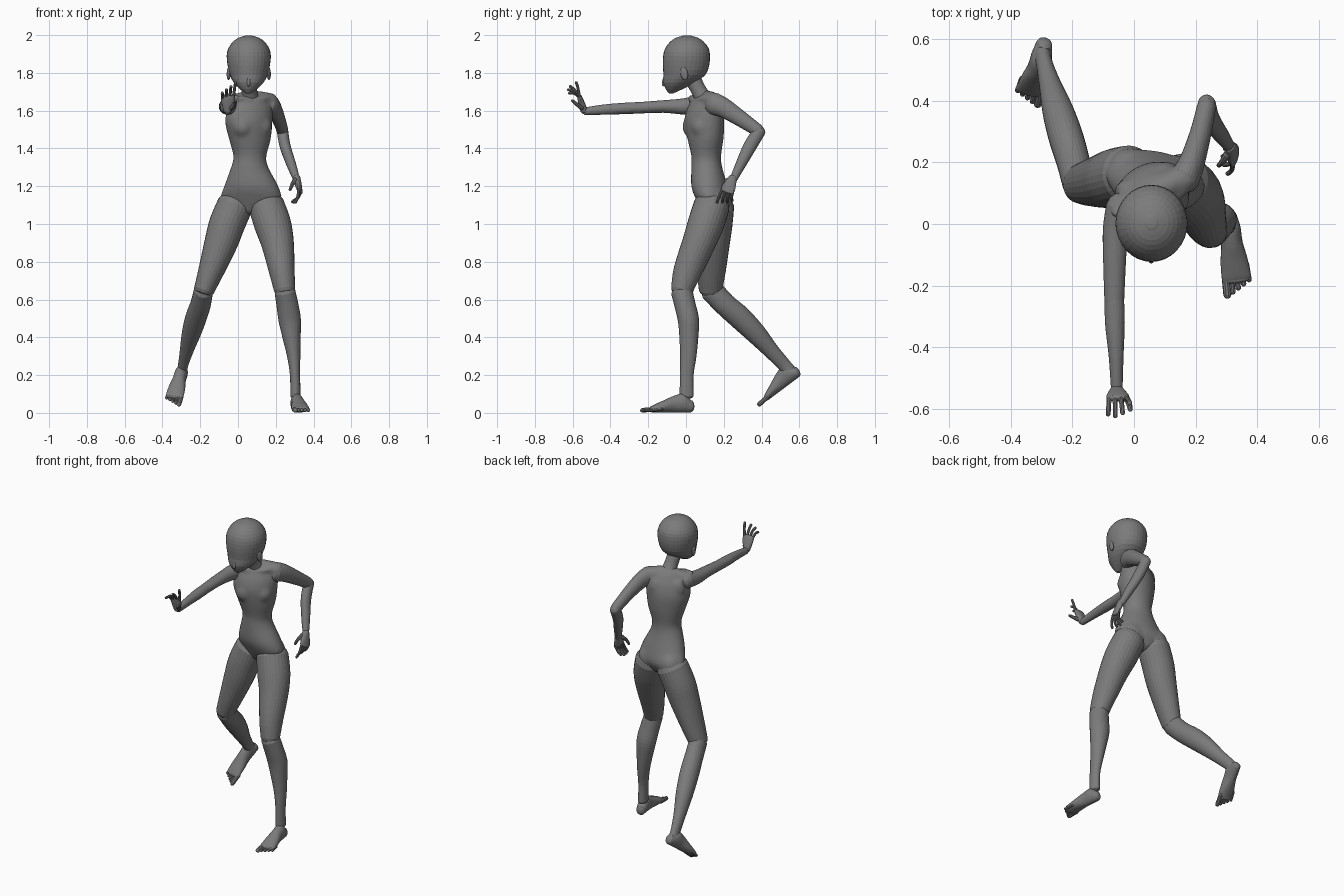
import bpy, bmesh, math
from mathutils import Vector, Matrix

grey = bpy.data.materials.new("dark_grey")
grey.diffuse_color = (.2, .2, .2, 1)


def to_object(name, bm):
    bmesh.ops.recalc_face_normals(bm, faces=bm.faces)
    me = bpy.data.meshes.new(name)
    bm.to_mesh(me)
    bm.free()
    me.materials.append(grey)
    ob = bpy.data.objects.new(name, me)
    bpy.context.collection.objects.link(ob)
    return ob


def spline(rows, sub):
    # Catmull-Rom through rows of numbers
    out = []
    for i in range(len(rows) - 1):
        p0, p1, p2, p3 = (rows[max(0, min(len(rows) - 1, i + k))] for k in (-1, 0, 1, 2))
        for s in range(sub):
            t = s / sub
            out.append([0.5 * (2 * b + (c - a) * t + (2 * a - 5 * b + 4 * c - d) * t * t
                               + (3 * b - a - 3 * c + d) * t ** 3)
                        for a, b, c, d in zip(p0, p1, p2, p3)])
    return out + [list(rows[-1])]


def add_tube(bm, rows, ref=(1, 0, 0), axis=None, sides=28, sub=4, cap=1.0):
    # rows: x, y, z, half width along ref, half depth, yaw of the section in degrees
    rows = spline([list(r) + [0] * (6 - len(r)) for r in rows], sub)
    cen = [Vector(r[:3]) for r in rows]
    rings = []
    for i, r in enumerate(rows):
        t = Vector(axis) if axis else cen[min(i + 1, len(cen) - 1)] - cen[max(i - 1, 0)]
        t.normalize()
        u = Matrix.Rotation(math.radians(r[5]), 3, 'Z') @ Vector(ref)
        u = (u - t * u.dot(t)).normalized()
        rings.append((cen[i], u, t.cross(u), t, r[3], r[4]))

    def dome(ring, sign):
        c, u, v, t, a, b = ring
        h = min(a, b) * cap
        return [(c + t * sign * h * math.sin(k), u, v, t, a * math.cos(k), b * math.cos(k))
                for k in (0.5, 1.0, 1.35)]

    rings = dome(rings[0], -1)[::-1] + rings + dome(rings[-1], 1)
    loops = []
    for c, u, v, t, a, b in rings:
        loops.append([bm.verts.new(c + u * a * math.cos(k * math.tau / sides)
                                   + v * b * math.sin(k * math.tau / sides)) for k in range(sides)])
    for p, q in zip(loops, loops[1:]):
        for k in range(sides):
            j = (k + 1) % sides
            bm.faces.new((p[k], p[j], q[j], q[k]))
    bm.faces.new(loops[0])
    bm.faces.new(loops[-1])


def tube(name, rows, **kw):
    bm = bmesh.new()
    add_tube(bm, rows, **kw)
    return to_object(name, bm)


def add_ellipsoid(bm, loc, radii, yaw=0.0, tilt=0.0):
    bmesh.ops.create_uvsphere(bm, u_segments=20, v_segments=12, radius=1,
                              matrix=Matrix.Translation(loc)
                              @ Matrix.Rotation(math.radians(yaw), 4, 'Z')
                              @ Matrix.Rotation(math.radians(tilt), 4, 'X')
                              @ Matrix.Diagonal((*radii, 1)))


def foot(name, heel, toe, up, inner):
    # local frame: f along the sole, n up, s towards the big toe
    heel, n = Vector(heel), Vector(up)
    f = Vector(toe) - heel
    length = f.length
    f.normalize()
    n = (n - f * n.dot(f)).normalized()
    s = f.cross(n) * inner
    bm = bmesh.new()
    rows = []
    for d, w, h in ((.022, .027, .065), (.06, .034, .098), (.11, .035, .088),
                    (.165, .044, .064), (.215, .047, .042), (.23, .045, .034)):
        rows.append([*(heel + f * d + n * h / 2), w, h / 2])
    add_tube(bm, rows, ref=s, axis=f, sides=24, cap=.7)
    for k in range(5):
        off, r = .034 - .018 * k, .013 if k == 0 else .009
        a = heel + f * (.215 - .008 * k) + s * off + n * .016
        b = heel + f * (length - r - .011 * k) + s * off * 1.05 + n * .011
        add_tube(bm, [[*a, r, r], [*b, r, r]], ref=s, sides=10, sub=3)
    return to_object(name, bm)


def hand(name, wrist, d, s, palm_sign, curls):
    # d along the fingers, s towards the thumb, n out of the palm
    wrist, d, s = Vector(wrist), Vector(d).normalized(), Vector(s)
    s = (s - d * s.dot(d)).normalized()
    n = d.cross(s) * palm_sign
    bm = bmesh.new()
    rows = [[*(wrist + d * t), w, h] for t, w, h in
            ((0, .022, .019), (.03, .03, .018), (.06, .037, .015), (.08, .036, .012))]
    add_tube(bm, rows, ref=s, sides=20, cap=.8)
    for k, curl in enumerate(curls):
        off = .028 - .0187 * k
        p, ang = wrist + d * (.08 - .004 * k) + s * off, curl
        pts = [[*p, .0085, .0085]]
        for seg in (.034, .024, .018):
            step = d * math.cos(ang) + n * math.sin(ang) + s * off * 3
            p = p + step.normalized() * seg * (.85 if k == 3 else 1)
            pts.append([*p, .0078, .0078])
            ang += max(curl, .1) * .8
        add_tube(bm, pts, ref=s, sides=10, sub=3)
    # thumb
    p0 = wrist + d * .02 + s * .02 + n * .008
    p1 = p0 + d * .026 + s * .016 + n * .018
    p2 = p1 + d * .025 + s * .004 + n * .016
    add_tube(bm, [[*p0, .014, .014], [*p1, .01, .01], [*p2, .008, .008]], ref=n, sides=10)
    return to_object(name, bm)


# Torso: pelvis turned one way, chest the other; all masses fused into one skin
bm = bmesh.new()
add_tube(bm, [
    (.062, .150, 1.085, .085, .070, -12), (.068, .147, 1.13, .162, .090, -12),
    (.070, .125, 1.20, .144, .096, -8), (.062, .110, 1.30, .099, .082, 0),
    (.063, .107, 1.36, .088, .079, 8), (.063, .103, 1.45, .113, .093, 20),
    (.057, .097, 1.54, .131, .099, 26), (.063, .100, 1.61, .127, .083, 28),
    (.065, .102, 1.655, .105, .060, 28)], axis=(0, 0, 1), sides=36, cap=.6)
add_tube(bm, [(-.045, .052, 1.638, .042, .042), (.063, .105, 1.662, .045, .04),
              (.165, .15, 1.645, .05, .05)], ref=(0, 0, 1), sides=24)
yaw = math.radians(25)
side, front = Vector((math.cos(yaw), math.sin(yaw), 0)), Vector((math.sin(yaw), -math.cos(yaw), 0))
chest = Vector((.057, .097, 0))
for m in (-1, 1):
    # bust, shoulder blade, buttock, collar bone
    add_ellipsoid(bm, chest + front * .042 + side * .056 * m + Vector((0, 0, 1.515)),
                  (.055, .056, .06), 25)
    add_ellipsoid(bm, chest - front * .057 + side * .062 * m + Vector((0, 0, 1.585)),
                  (.042, .024, .06), 25)
    add_ellipsoid(bm, (.068 + .075 * m, .165 - .012 * m, 1.12), (.08, .07, .085), -12)
    a = chest + front * .052 + side * .015 * m + Vector((0, 0, 1.655))
    b = chest + front * .043 + side * .085 * m + Vector((0, 0, 1.668))
    c = chest + front * .005 + side * .135 * m + Vector((0, 0, 1.675))
    add_tube(bm, [[*p, .013, .013] for p in (a, b, c)], ref=(0, 0, 1), sides=12)
torso = to_object("torso", bm)
fuse = torso.modifiers.new("fuse", 'REMESH')
fuse.mode, fuse.voxel_size, fuse.use_smooth_shade = 'VOXEL', .01, True
soften = torso.modifiers.new("soften", 'SMOOTH')
soften.factor, soften.iterations = .5, 10

# Neck and head
tube("neck", [(.062, .100, 1.65, .055, .05), (.060, .072, 1.70, .042, .041),
              (.057, .045, 1.75, .04, .042), (.057, .02, 1.80, .045, .048)], sides=24)
tube("head", [
    (.055, -.078, 1.693, .016, .014), (.055, -.062, 1.715, .046, .046),
    (.056, -.035, 1.75, .080, .086), (.057, -.008, 1.79, .100, .111),
    (.057, .000, 1.84, .112, .123), (.057, .003, 1.89, .117, .124),
    (.057, .005, 1.93, .108, .115), (.057, .005, 1.965, .084, .089),
    (.057, .005, 1.986, .054, .058), (.057, .005, 1.996, .022, .024)],
    axis=(0, 0, 1), sides=32, sub=2, cap=.15)
tube("nose", [(.056, -.106, 1.79, .007, .008), (.056, -.117, 1.755, .009, .010),
              (.056, -.118, 1.738, .009, .010)], sides=12)
bm = bmesh.new()
add_ellipsoid(bm, (.056, -.099, 1.717), (.016, .008, .006))
to_object("lips", bm)
for label, m in (("right", -1), ("left", 1)):
    bm = bmesh.new()
    add_ellipsoid(bm, (.057 + .106 * m, -.010, 1.797), (.010, .020, .036), -15 * m, 12)
    to_object(label + "_ear", bm)

# Forward right arm, pushing palm
tube("right_upper_arm", [(-.045, .055, 1.628, .046, .050), (-.060, -.02, 1.622, .041, .042),
                         (-.063, -.12, 1.622, .037, .033), (-.064, -.25, 1.615, .032, .030)])
tube("right_forearm", [(-.064, -.23, 1.616, .031, .030), (-.062, -.32, 1.612, .032, .030),
                       (-.058, -.43, 1.606, .024, .027), (-.056, -.53, 1.597, .019, .021)])
hand("right_hand", (-.056, -.54, 1.60), (.05, -.3, .93), (1, 0, 0), -1, (-.15, .25, .4, .5))

# Backward left arm, bent elbow
tube("left_upper_arm", [(.165, .150, 1.635, .05, .06), (.188, .20, 1.615, .042, .052),
                        (.215, .29, 1.557, .035, .042), (.235, .378, 1.497, .031, .034)])
tube("left_forearm", [(.236, .387, 1.490, .030, .034), (.250, .338, 1.41, .029, .035),
                      (.284, .287, 1.31, .025, .027), (.309, .253, 1.24, .018, .020)])
hand("left_hand", (.311, .249, 1.245), (.18, -.35, -.8), (-.25, -.85, .4), 1, (.25, .4, .5, .55))

# Front left leg
tube("left_thigh", [(.150, .137, 1.10, .095, .095), (.183, .105, 1.0, .098, .096),
                    (.209, .068, .90, .087, .088), (.232, .008, .75, .068, .075),
                    (.247, -.022, .65, .056, .058)], cap=.6)
tube("left_shin", [(.249, -.022, .64, .055, .057), (.262, -.005, .57, .058, .056),
                   (.274, .013, .49, .059, .056), (.284, .015, .40, .048, .050),
                   (.295, .012, .30, .035, .043), (.302, .004, .20, .027, .036),
                   (.304, .003, .09, .027, .037)], cap=.6)
foot("left_foot", (.304, .047, .003), (.340, -.238, .003), (0, 0, 1), 1)

# Trailing right leg
tube("right_thigh", [(-.015, .160, 1.10, .095, .095), (-.058, .150, 1.0, .095, .096),
                     (-.090, .142, .90, .088, .090), (-.143, .134, .75, .068, .076),
                     (-.180, .130, .65, .054, .062)], cap=.6)
tube("right_shin", [(-.182, .135, .65, .051, .062), (-.198, .205, .575, .054, .060),
                    (-.222, .285, .505, .056, .062), (-.248, .37, .42, .050, .055),
                    (-.272, .45, .33, .036, .042), (-.290, .517, .257, .027, .036),
                    (-.296, .548, .22, .027, .036)], cap=.6)
foot("right_foot", (-.287, .618, .205), (-.350, .392, .035), (0, -.6, .8), -1)
